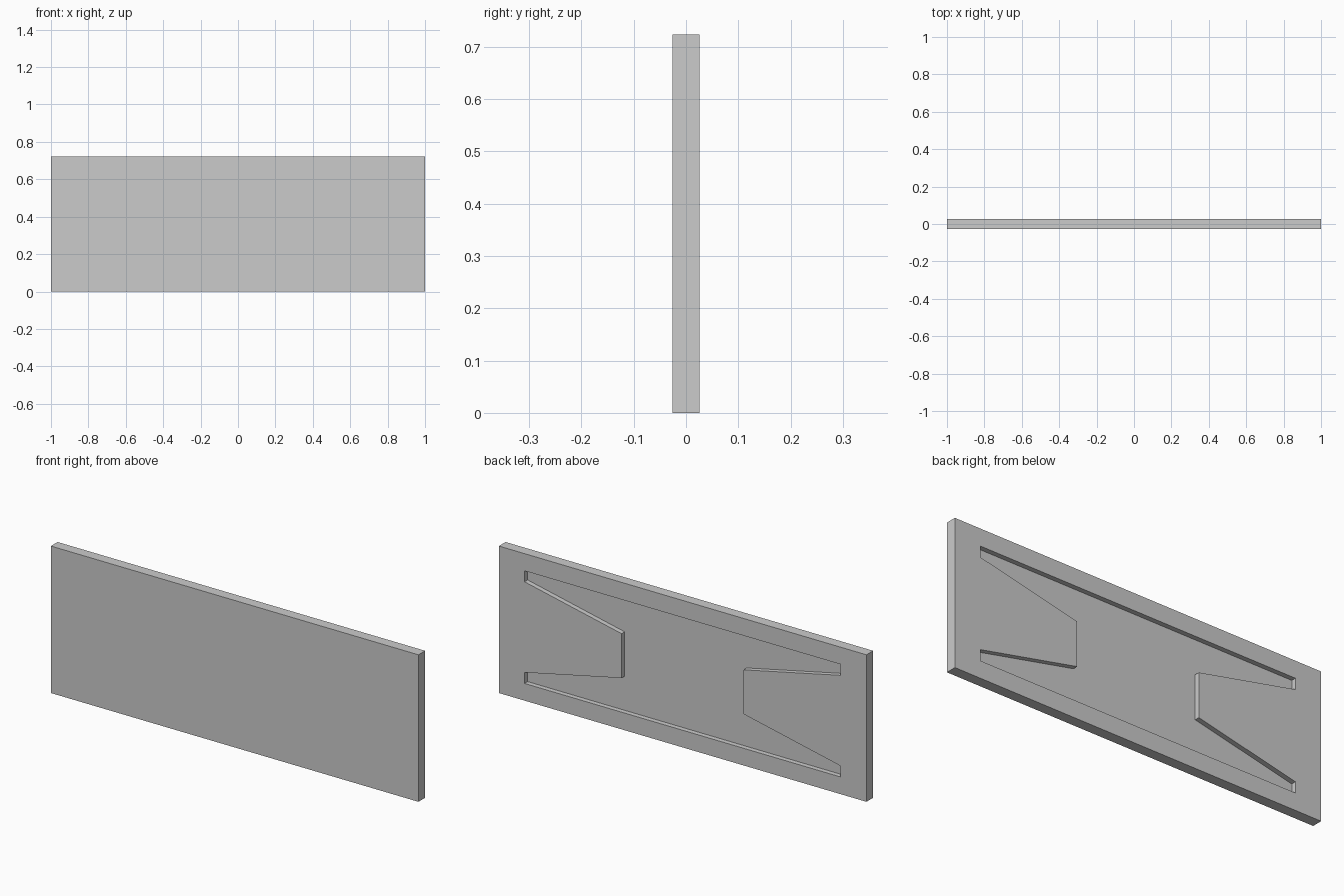
import bpy, bmesh

if "Cube" in bpy.data.objects:
    bpy.data.objects.remove(bpy.data.objects["Cube"])

W, T, H = 1.0, 0.026, 0.723   # half length, half thickness, height
DEPTH = 0.024                 # recess depth
MID = H / 2


def prism(name, outline, y0, y1):
    """Extrude an (x, z) outline from y0 to y1."""
    bm = bmesh.new()
    face = bm.faces.new([bm.verts.new((x, y0, z)) for x, z in outline])
    new = bmesh.ops.extrude_face_region(bm, geom=[face])["geom"]
    verts = [v for v in new if isinstance(v, bmesh.types.BMVert)]
    bmesh.ops.translate(bm, verts=verts, vec=(0, y1 - y0, 0))
    bmesh.ops.recalc_face_normals(bm, faces=bm.faces)
    mesh = bpy.data.meshes.new(name)
    bm.to_mesh(mesh)
    bm.free()
    obj = bpy.data.objects.new(name, mesh)
    bpy.context.collection.objects.link(obj)
    return obj


# Flat panel
panel = prism("panel", [(-W, 0), (W, 0), (W, H), (-W, H)], -T, T)

# Recess outline: one quarter, mirrored to the other three
quarter = [(0.86, 0.277), (0.86, 0.223), (0.332, 0.109)]
right = quarter + [(x, -z) for x, z in reversed(quarter)]
outline = [(x, MID + z) for x, z in right + [(-x, -z) for x, z in right]]
cutter = prism("recess_cutter", outline, T - DEPTH, T + 0.05)

# Cut the recess into the back face
cut = panel.modifiers.new("recess", "BOOLEAN")
cut.operation = "DIFFERENCE"
cut.solver = "EXACT"
cut.object = cutter
bpy.context.view_layer.objects.active = panel
panel.select_set(True)
bpy.ops.object.modifier_apply(modifier=cut.name)
bpy.data.objects.remove(cutter)
